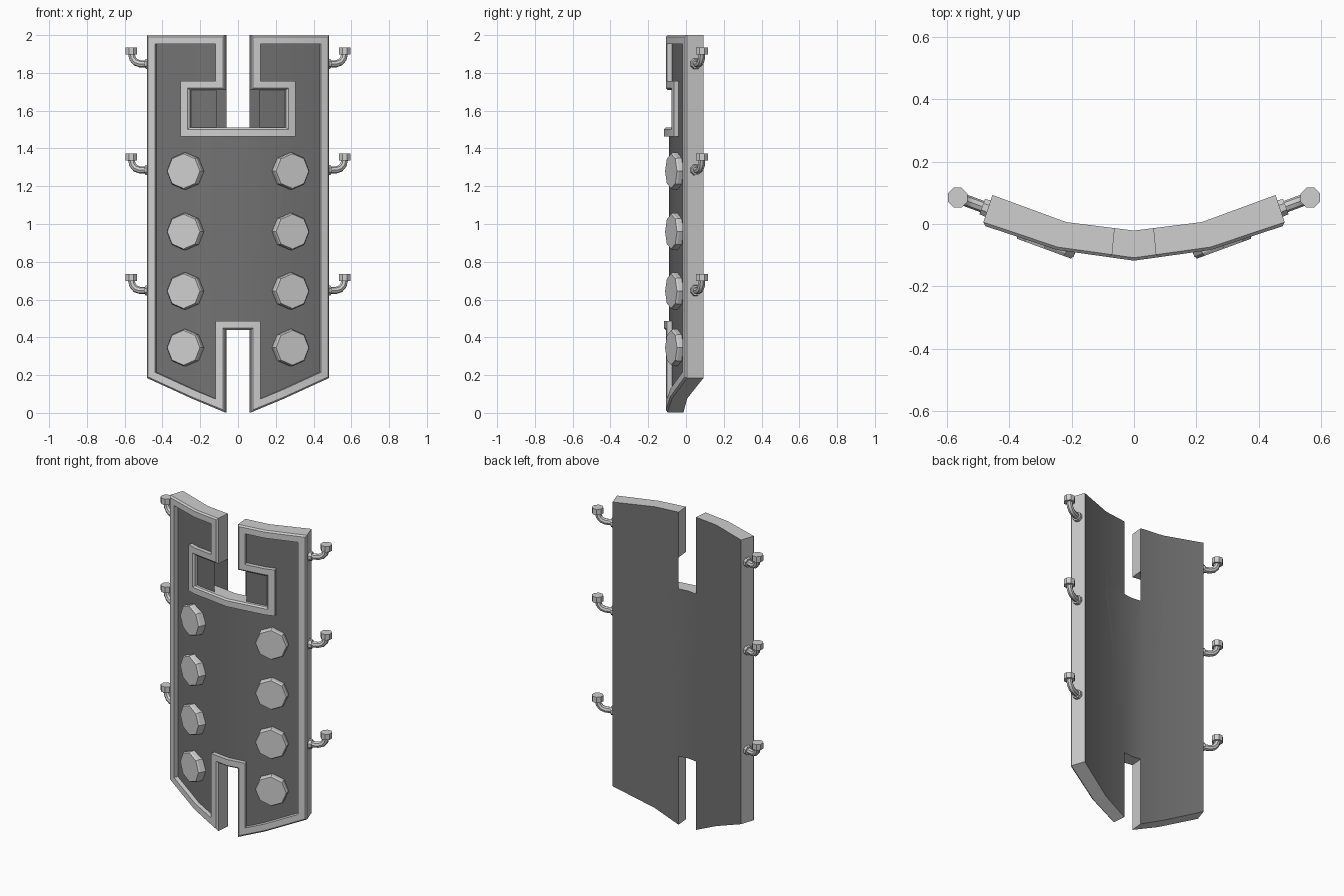
import bpy, bmesh
from math import radians, pi
from mathutils import Vector, Matrix

if "Cube" in bpy.data.objects:
    bpy.data.objects.remove(bpy.data.objects["Cube"])


def material(name, value):
    m = bpy.data.materials.new(name)
    m.use_nodes = True
    color = (value, value, value, 1)
    m.diffuse_color = color
    m.node_tree.nodes["Principled BSDF"].inputs["Base Color"].default_value = color
    return m


LIGHT = material("light grey", 0.62)
DARK = material("dark grey", 0.17)


def finish(name, bm, mats):
    """Turn a right-hand bmesh into a mirrored, edge-sharp object."""
    bmesh.ops.recalc_face_normals(bm, faces=bm.faces)
    mesh = bpy.data.meshes.new(name)
    bm.to_mesh(mesh)
    bm.free()
    for m in mats:
        mesh.materials.append(m)
    ob = bpy.data.objects.new(name, mesh)
    bpy.context.collection.objects.link(ob)
    bpy.ops.object.select_all(action="DESELECT")
    ob.select_set(True)
    bpy.context.view_layer.objects.active = ob
    bpy.ops.object.shade_smooth_by_angle(angle=radians(30))
    mod = ob.modifiers.new("Mirror", "MIRROR")
    mod.use_clip = True
    return ob


# Bent plate: cross-section of the front and back, as (x, y) at each bend
BEND = 0.245
EDGE = 0.483
FRONT = [Vector((0, -0.108)), Vector((BEND, -0.074)), Vector((EDGE, 0.006))]
BACK = [Vector((0, -0.021)), Vector((0.217, 0.006)), Vector((0.454, 0.093))]


def bent(u, depth, z):
    """Flat plate position to bent position; depth runs 0 front to 1 back."""
    i, t = (0, u / BEND) if u <= BEND else (1, (u - BEND) / (EDGE - BEND))
    p = FRONT[i].lerp(FRONT[i + 1], t).lerp(BACK[i].lerp(BACK[i + 1], t), depth)
    return Vector((p.x, p.y, z))


def inset(chain, d):
    """Offset an open outline inward with mitred corners."""
    pts = [Vector(p) for p in chain]
    dirs = [(b - a).normalized() for a, b in zip(pts, pts[1:])]
    normals = [Vector((-v.y, v.x)) for v in dirs]
    out = []
    for i, p in enumerate(pts):
        a, b = normals[max(i - 1, 0)], normals[min(i, len(normals) - 1)]
        out.append(p + (a + b) * d / (1 + a.dot(b)))
    return out


outline = [(0, 0.44), (0.07, 0.44), (0.07, 0.003), (BEND, 0.076), (EDGE, 0.185),
           (EDGE, 2), (0.07, 2), (0.07, 1.71), (0.255, 1.71), (0.255, 1.51), (0, 1.51)]

# Back edge, front edge, chamfer, rim face, recess floor: (inset, depth)
bm = bmesh.new()
loops = []
for d, depth in [(0, 1), (0, 0), (0.009, -0.11), (0.047, -0.11), (0.047, 0.2)]:
    loops.append([bm.verts.new((p.x, depth, p.y)) for p in inset(outline, d)])
for a, b in zip(loops, loops[1:]):
    for i in range(len(a) - 1):
        bm.faces.new((a[i], a[i + 1], b[i + 1], b[i]))
caps = [bm.faces.new(loops[0]), bm.faces.new(loops[-1])]
for f in caps:
    f.material_index = 1
bmesh.ops.triangulate(bm, faces=caps)
bmesh.ops.bisect_plane(bm, geom=bm.verts[:] + bm.edges[:] + bm.faces[:], dist=1e-5,
                       plane_co=(BEND, 0, 0), plane_no=(1, 0, 0))
for v in bm.verts:
    v.co = bent(*v.co)
finish("chest_plate", bm, [LIGHT, DARK])

# Outward direction of the plate's side wing
along = (BACK[2] - BACK[1]).normalized()
side = Vector((along.x, along.y, 0))
facing = Vector((along.y, -along.x, 0))
up = Vector((0, 0, 1))


def cylinder(bm, centre, axis, r1, r2, length, turn=0):
    """Eight-sided cylinder that starts at centre and runs along axis."""
    m = (Matrix.Translation(centre + axis * length / 2)
         @ axis.to_track_quat("Z", "Y").to_matrix().to_4x4()
         @ Matrix.Rotation(turn, 4, "Z"))
    bmesh.ops.create_cone(bm, cap_ends=True, segments=8, radius1=r1, radius2=r2,
                          depth=length, matrix=m)


# Octagonal studs down each wing
for n, z in enumerate((1.28, 0.96, 0.645, 0.345)):
    bm = bmesh.new()
    base = Vector((0.272, -0.035, z))
    cylinder(bm, base, facing, 0.098, 0.098, 0.037)
    cylinder(bm, base + facing * 0.037, facing, 0.098, 0.092, 0.01)
    finish(f"stud_pair_{n + 1}", bm, [LIGHT])

# Elbow hooks on the side edges: flange, bent pipe, capped head
for n, z in enumerate((1.848, 1.286, 0.648)):
    bm = bmesh.new()
    base = Vector((0.462, 0.047, z))
    cylinder(bm, base, side, 0.031, 0.028, 0.026, pi / 8)
    path = [(0, 0), (0.06, 0), (0.085, 0.008), (0.103, 0.028), (0.11, 0.06)]
    curve = bpy.data.curves.new("pipe_path", "CURVE")
    curve.dimensions = "3D"
    curve.bevel_depth = 0.019
    curve.bevel_resolution = 2
    spline = curve.splines.new("POLY")
    spline.points.add(len(path) - 1)
    for pt, (s, h) in zip(spline.points, path):
        pt.co = (*(base + side * s + up * h), 1)
    pipe = bpy.data.objects.new("pipe_path", curve)
    mesh = bpy.data.meshes.new_from_object(pipe)
    bm.from_mesh(mesh)
    bpy.data.objects.remove(pipe)
    bpy.data.curves.remove(curve)
    bpy.data.meshes.remove(mesh)
    cylinder(bm, base + side * 0.11 + up * 0.05, up, 0.034, 0.034, 0.037, pi / 8)
    finish(f"side_hook_pair_{n + 1}", bm, [LIGHT])
